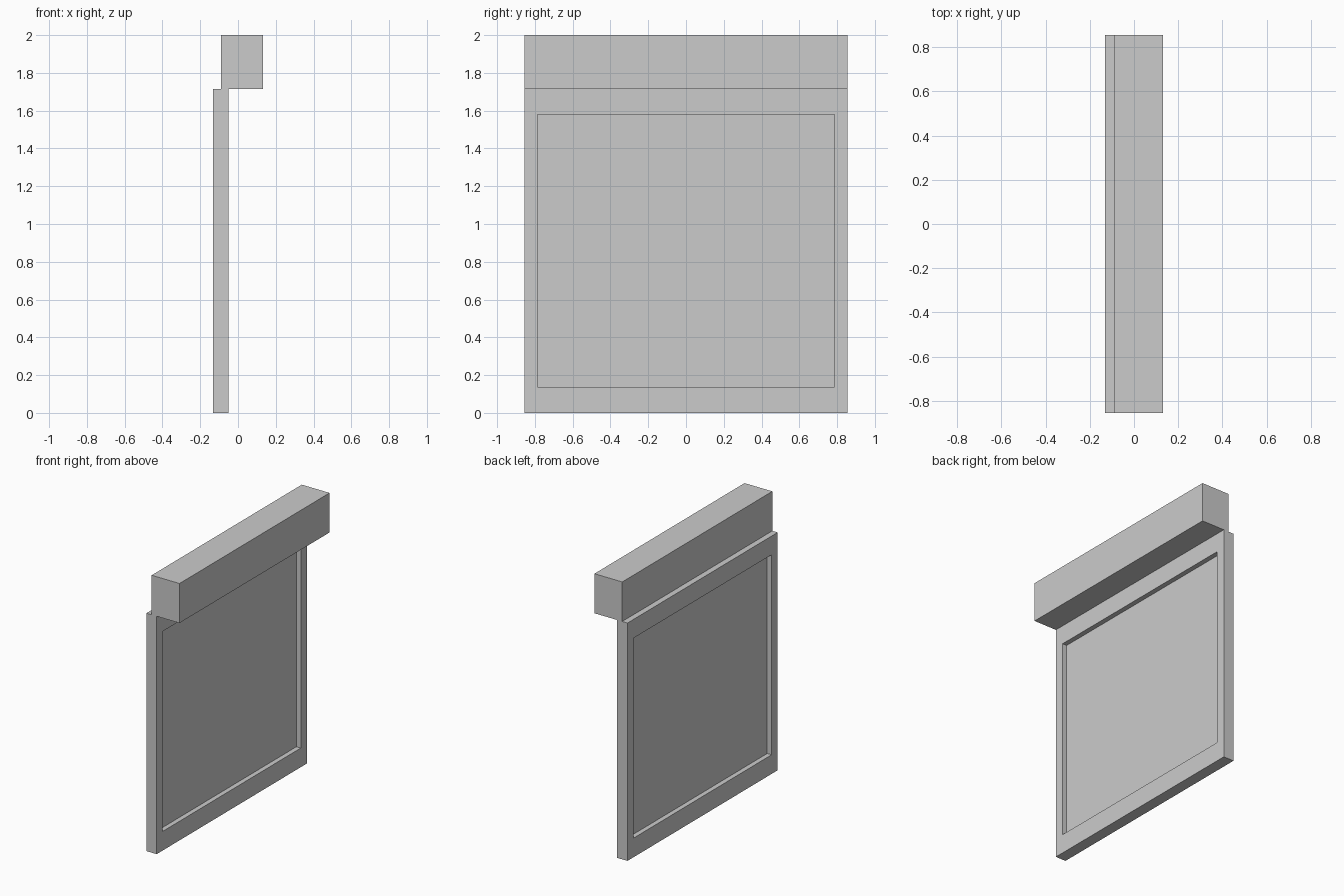
import bpy, bmesh

if "Cube" in bpy.data.objects:
    bpy.data.objects.remove(bpy.data.objects["Cube"])

HALF_W = 0.855            # half width along y
FRAME_X = (-0.132, -0.05)
BOX_X = (-0.09, 0.132)
SILL_TOP, HEAD, BOX_BOTTOM, TOP = 0.138, 1.58, 1.715, 2.0
OPEN_HALF = 0.787


def make_object(name, bm):
    bmesh.ops.recalc_face_normals(bm, faces=bm.faces)
    mesh = bpy.data.meshes.new(name)
    bm.to_mesh(mesh)
    bm.free()
    obj = bpy.data.objects.new(name, mesh)
    bpy.context.collection.objects.link(obj)
    return obj


def box(name, xs, ys, zs):
    bm = bmesh.new()
    bmesh.ops.create_cube(bm, size=1)
    for v in bm.verts:
        v.co = [r[0] + (c + 0.5) * (r[1] - r[0]) for c, r in zip(v.co, (xs, ys, zs))]
    return make_object(name, bm)


def ring(name, xs, outer, inner):
    """Rectangular frame in the y-z plane; outer/inner = (half width, z0, z1)."""
    bm = bmesh.new()
    loops = []
    for x in xs:
        for h, z0, z1 in (outer, inner):
            corners = ((-h, z0), (h, z0), (h, z1), (-h, z1))
            loops.append([bm.verts.new((x, y, z)) for y, z in corners])
    # join back outer, back inner, front inner, front outer in a closed section
    order = [loops[0], loops[1], loops[3], loops[2]]
    for a, b in zip(order, order[1:] + order[:1]):
        for i in range(4):
            j = (i + 1) % 4
            bm.faces.new((a[i], a[j], b[j], b[i]))
    return make_object(name, bm)


# window frame with a rectangular opening
ring("window_frame", FRAME_X, (HALF_W, 0, BOX_BOTTOM), (OPEN_HALF, SILL_TOP, HEAD))

# thin pane set midway in the frame depth
mid = sum(FRAME_X) / 2
box("window_pane", (mid - 0.006, mid + 0.006), (-OPEN_HALF, OPEN_HALF), (SILL_TOP, HEAD))

# shutter box above the frame
box("shutter_box", BOX_X, (-HALF_W, HALF_W), (BOX_BOTTOM, TOP))
